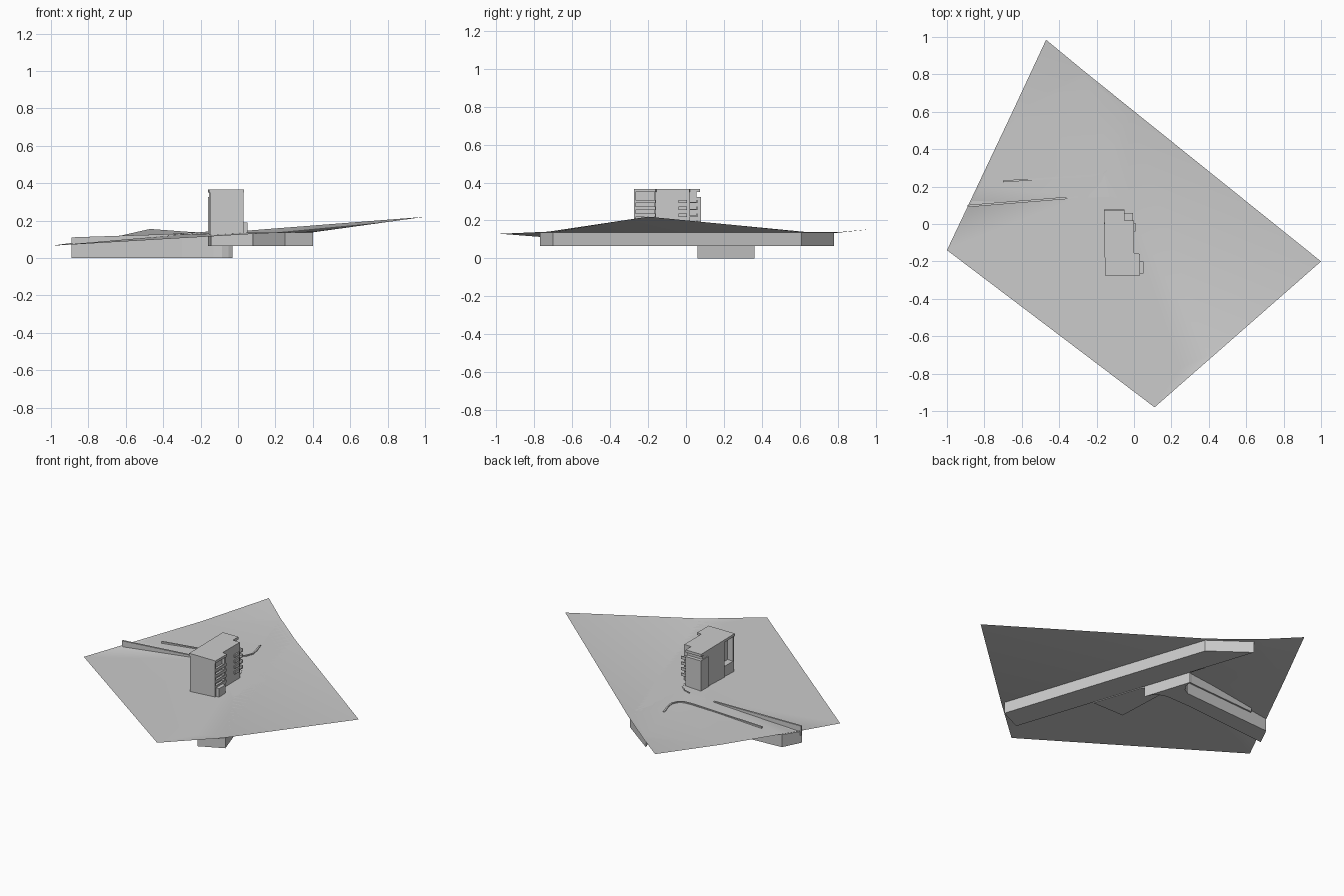
import bpy, bmesh
from mathutils import Vector
from mathutils.geometry import delaunay_2d_cdt

if "Cube" in bpy.data.objects:
    bpy.data.objects.remove(bpy.data.objects["Cube"])


def make_object(name, verts, faces):
    mesh = bpy.data.meshes.new(name)
    mesh.from_pydata(verts, [], faces)
    obj = bpy.data.objects.new(name, mesh)
    bpy.context.collection.objects.link(obj)
    return obj


def prism(name, outline, bottom, top=None):
    """Closed solid; outline points are (x, y) with a shared top or (x, y, top)."""
    n = len(outline)
    verts = [(p[0], p[1], bottom) for p in outline]
    verts += [(p[0], p[1], p[2] if top is None else top) for p in outline]
    faces = [tuple(range(n))[::-1], tuple(range(n, 2 * n))]
    faces += [(i, (i + 1) % n, n + (i + 1) % n, n + i) for i in range(n)]
    obj = make_object(name, verts, faces)
    bm = bmesh.new()
    bm.from_mesh(obj.data)
    bmesh.ops.triangulate(bm, faces=[f for f in bm.faces if len(f.verts) > 4])
    bmesh.ops.recalc_face_normals(bm, faces=bm.faces)
    bm.to_mesh(obj.data)
    bm.free()
    return obj


def box(name, x0, x1, y0, y1, z0, z1):
    return prism(name, [(x0, y0), (x1, y0), (x1, y1), (x0, y1)], z0, z1)


def wall(name, path, thickness, bottom):
    """Thin wall along a path of (x, y, top), thickened to the left."""
    inner = []
    for i, p in enumerate(path):
        a, b = path[max(i - 1, 0)], path[min(i + 1, len(path) - 1)]
        d = Vector((b[0] - a[0], b[1] - a[1])).normalized() * thickness
        inner.append((p[0] - d.y, p[1] + d.x, p[2]))
    return prism(name, path + inner[::-1], bottom)


ROAD_Z, BASE_Z = 0.137, 0.065

# Terrain sheet: boundary first, then interior height points
boundary = [(-1, -.14, .065), (.11, -.98, .13), (.4, -.726, .141), (1, -.2, .22),
            (-.03, .627, .14), (-.27, .82, .14), (-.47, .985, .155), (-.66, .578, .112)]
inside = [(.25, -.77, ROAD_Z), (.4, -.7, ROAD_Z), (-.03, .61, ROAD_Z), (-.26, .78, ROAD_Z),
          (.08, -.27, ROAD_Z), (-.03, .06, ROAD_Z), (-.126, .36, ROAD_Z),
          (-.88, .09, .073), (-.82, .21, .083), (-.3, .14, .125), (-.2, .25, .132)]
pts = boundary + inside
n = len(boundary)
edges = [(i, (i + 1) % n) for i in range(n)]
edges += [(n, n + 4), (n + 4, n + 5), (n + 5, n + 6), (n + 6, n + 3), (n + 1, n + 2)]
co, _, tris, orig, _, _ = delaunay_2d_cdt([Vector(p[:2]) for p in pts], edges, [], 1, 1e-5)
terrain = make_object("terrain", [(c.x, c.y, pts[o[0]][2] if o else ROAD_Z)
                                  for c, o in zip(co, orig)], [tuple(t) for t in tris])
for poly in terrain.data.polygons:
    poly.use_smooth = True

# Main road slab, flush with the terrain
prism("main_road", [(.25, -.77), (.4, -.7), (-.03, .61), (-.26, .78)], BASE_Z, ROAD_Z)

# Side street with flared junction
south = [(-.89, .09, .073), (-.3, .14, .124), (-.13, .145, .136), (-.085, .13, .136),
         (-.05, .1, .136), (-.03, .06, .136)]
north = [(-.126, .36, .136), (-.135, .31, .136), (-.16, .272, .134), (-.2, .25, .131),
         (-.83, .21, .08)]
prism("side_street", south + north, 0)

# Low walls beside the street
wall("south_street_wall", [(-.89, .09, .11), (-.3, .138, .13)], .012, .05)
wall("north_street_wall", [(-.153, .45, .142), (-.13, .38, .142), (-.122, .33, .142),
                           (-.14, .285, .142), (-.17, .262, .14), (-.22, .254, .138),
                           (-.7, .223, .105)], -.01, .07)
wall("junction_wall", [(-.13, .145, .14), (-.085, .13, .14), (-.05, .1, .14),
                       (-.03, .06, .14)], .006, .08)

# Building base, mostly buried
prism("building_base", [(-.145, -.275), (.08, -.275), (-.02, .03), (-.05, .075), (-.16, .075)],
      BASE_Z, .13)
box("podium", -.15, .03, -.27, -.17, .12, .19)
box("entrance_block", .0, .052, -.265, -.2, .12, .19)

# Tower core and the north wing
box("tower_core", -.11, .0, -.268, .018, .12, .352)
box("west_bay", -.155, -.10, -.17, .02, .12, .352)
box("north_wing", -.16, -.05, .0, .078, .12, .325)
box("north_top_floor", -.155, -.05, .0, .055, .325, .352)

# Side walls framing the balconies
box("south_end_wall", -.15, .03, -.275, -.265, .12, .352)
box("south_west_bay", -.15, -.105, -.27, -.165, .12, .165)
box("balcony_divider", .0, .02, -.165, -.157, .12, .352)

# Balcony floors and parapets on each storey
for i in range(5):
    z = .183 + i * .036
    if i < 4:
        box(f"east_balcony_floor_{i}", -.005, .03, -.27, -.16, z, z + .006)
        box(f"east_parapet_{i}", .025, .03, -.27, -.16, z, z + .018)
        box(f"north_balcony_floor_{i}", -.055, -.005, .01, .06, z, z + .006)
        box(f"north_parapet_{i}", -.055, -.005, .055, .06, z, z + .018)
        box(f"east_window_box_{i}", -.005, .008, -.04, .005, z, z + .018)

# Roof slab following the stepped plan
prism("roof", [(-.155, -.275), (.032, -.275), (.032, -.16), (.0, -.155), (.0, .018),
               (-.05, .02), (-.05, .075), (-.16, .075)], .35, .366)
